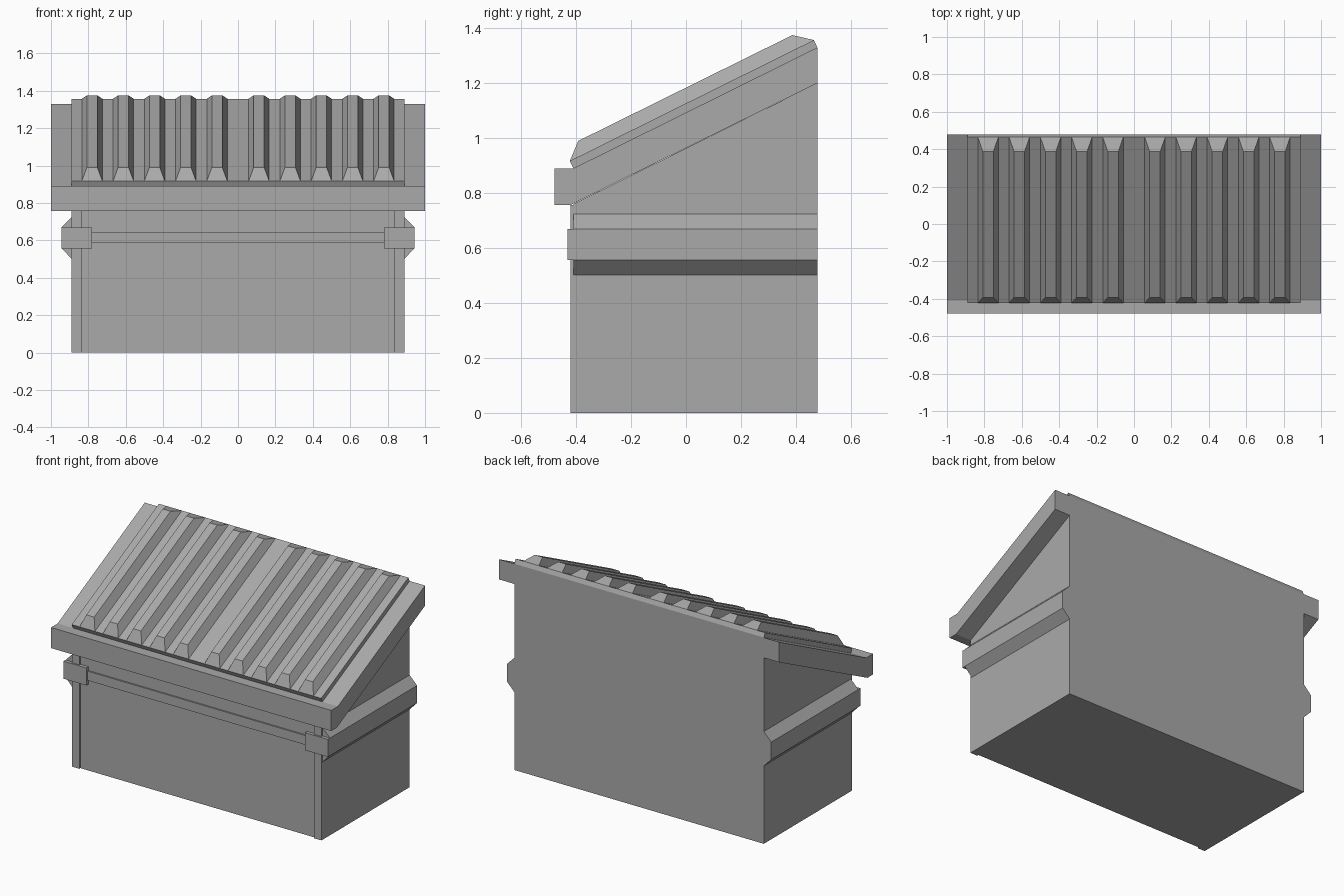
import bpy, bmesh
from mathutils import Vector

cube = bpy.data.objects.get("Cube")
if cube:
    bpy.data.objects.remove(cube, do_unlink=True)

GREY = (0.4, 0.4, 0.4, 1)
paint = bpy.data.materials.new("grey_metal")
paint.use_nodes = True
paint.diffuse_color = GREY
paint.node_tree.nodes["Principled BSDF"].inputs["Base Color"].default_value = GREY

BACK, FRONT = 0.478, -0.41


def finish(name, bm):
    bmesh.ops.recalc_face_normals(bm, faces=bm.faces)
    mesh = bpy.data.meshes.new(name)
    bm.to_mesh(mesh)
    bm.free()
    mesh.materials.append(paint)
    obj = bpy.data.objects.new(name, mesh)
    bpy.context.scene.collection.objects.link(obj)
    return obj


def extrude(name, points, offset):
    """Solid made by sweeping a closed outline along an offset."""
    bm = bmesh.new()
    face = bm.faces.new([bm.verts.new(p) for p in points])
    out = bmesh.ops.extrude_face_region(bm, geom=[face])
    moved = [v for v in out["geom"] if isinstance(v, bmesh.types.BMVert)]
    bmesh.ops.translate(bm, verts=moved, vec=Vector(offset))
    return finish(name, bm)


def side_profile(name, half, yz):
    return extrude(name, [(-half, y, z) for y, z in yz], (2 * half, 0, 0))


def box(name, x, y, z):
    return extrude(name, [(x[0], y[0], z[0]), (x[1], y[0], z[0]),
                          (x[1], y[1], z[0]), (x[0], y[1], z[0])],
                   (0, 0, z[1] - z[0]))


# Bin body with sloping top
side_profile("body", 0.89, [(FRONT, 0), (BACK, 0), (BACK, 1.2), (FRONT, 0.76)])

# Overhanging lid frame and raised lid panel
side_profile("lid_frame", 1.0, [(-0.478, 0.757), (-0.42, 0.757), (BACK, 1.2),
                                (BACK, 1.33), (-0.41, 0.89), (-0.478, 0.89)])
side_profile("lid_panel", 0.89, [(-0.41, 0.89), (BACK, 1.33),
                                 (0.465, 1.357), (-0.423, 0.917)])


# Tapered ribs on the lid
def rib(name, x):
    bm = bmesh.new()
    base = [bm.verts.new((x + s * 0.055, y, z)) for s, y, z in
            ((-1, -0.423, 0.917), (1, -0.423, 0.917),
             (1, 0.465, 1.357), (-1, 0.465, 1.357))]
    top = [bm.verts.new((x + s * 0.028, y, z)) for s, y, z in
           ((-1, -0.392, 0.99), (1, -0.392, 0.99),
            (1, 0.387, 1.375), (-1, 0.387, 1.375))]
    bm.faces.new(base)
    bm.faces.new(top)
    for i in range(4):
        j = (i + 1) % 4
        bm.faces.new((base[i], base[j], top[j], top[i]))
    finish(name, bm)


for side, s in (("left", 1), ("right", -1)):
    for i in range(5):
        rib(f"lid_rib_{side}_{i + 1}", s * (0.112 + 0.167 * i))

    # Corner post, lifting channel and its front bracket
    box(f"corner_post_{side}", (s * 0.838, s * 0.89), (-0.421, FRONT), (0, 0.757))
    extrude(f"lifting_channel_{side}",
            [(s * x, FRONT, z) for x, z in
             ((0.89, 0.502), (0.943, 0.557), (0.943, 0.67), (0.89, 0.724))],
            (0, BACK - FRONT, 0))
    box(f"channel_bracket_{side}", (s * 0.78, s * 0.943), (-0.432, FRONT), (0.557, 0.67))

# Thin bar across the front
box("front_bar", (-0.78, 0.78), (-0.42, FRONT), (0.585, 0.645))
